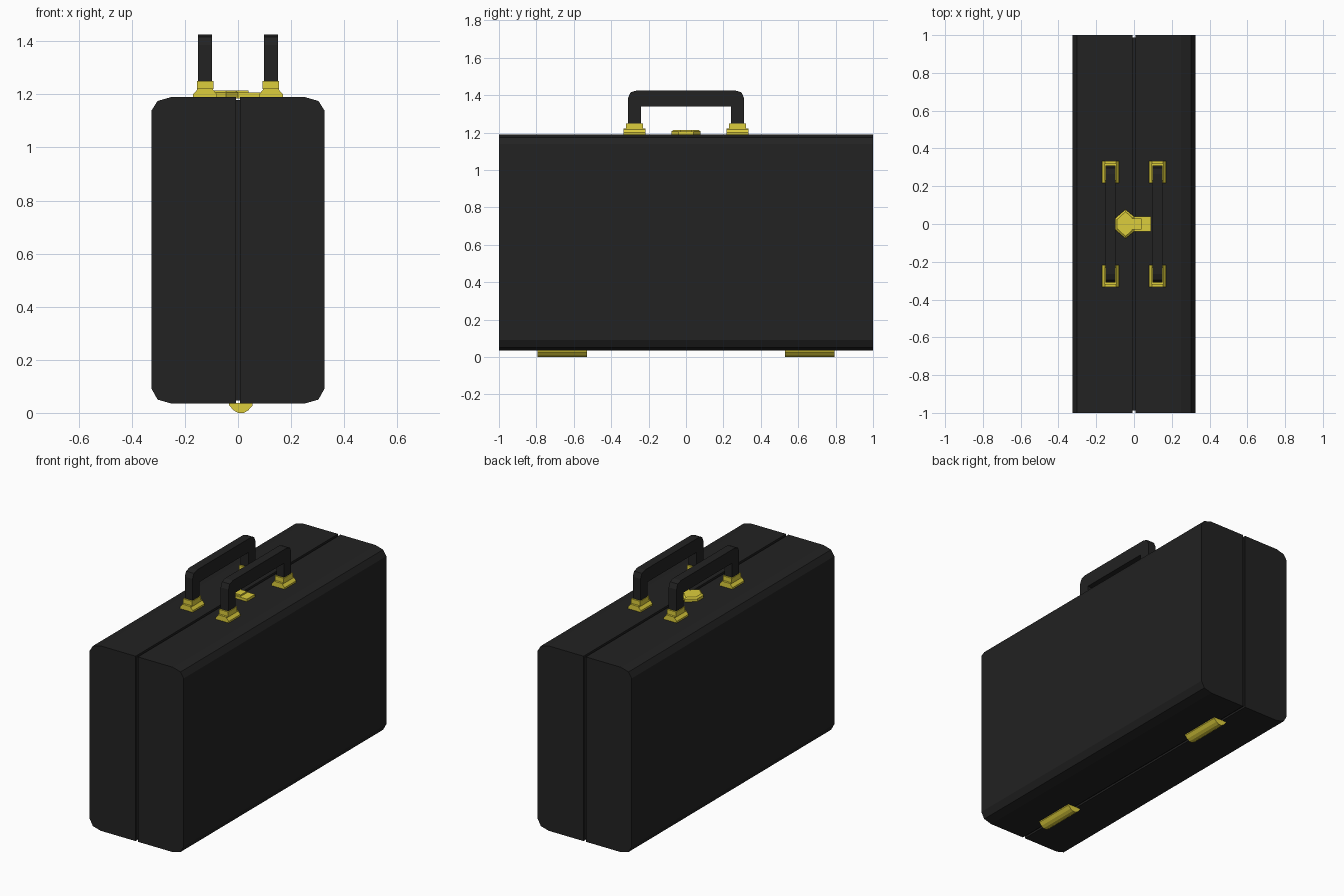
import bpy, bmesh
from mathutils import Vector

if "Cube" in bpy.data.objects:
    bpy.data.objects.remove(bpy.data.objects["Cube"])


def material(name, color):
    m = bpy.data.materials.new(name)
    m.diffuse_color = color
    m.use_nodes = True
    m.node_tree.nodes["Principled BSDF"].inputs["Base Color"].default_value = m.diffuse_color
    return m


BLACK = material("black_leather", (0.016, 0.016, 0.016, 1))
GOLD = material("brass", (0.72, 0.61, 0.045, 1))


def prism(name, profile, axis, lo, hi, mat, inset=None):
    """Extrude a 2D profile along axis; inset = (thickness, rise) raises the end face."""
    place = {"x": lambda a, b, t: (t, a, b),
             "y": lambda a, b, t: (a, t, b),
             "z": lambda a, b, t: (a, b, t)}[axis]
    bm = bmesh.new()
    face = bm.faces.new([bm.verts.new(place(a, b, lo)) for a, b in profile])
    ext = bmesh.ops.extrude_face_region(bm, geom=[face], use_keep_orig=True)["geom"]
    verts = [g for g in ext if isinstance(g, bmesh.types.BMVert)]
    end = [g for g in ext if isinstance(g, bmesh.types.BMFace)]
    bmesh.ops.translate(bm, verts=verts, vec=Vector(place(0, 0, hi - lo)))
    bmesh.ops.recalc_face_normals(bm, faces=bm.faces)
    if inset:
        bmesh.ops.inset_region(bm, faces=end, thickness=inset[0], depth=inset[1])
    me = bpy.data.meshes.new(name)
    bm.to_mesh(me)
    bm.free()
    me.materials.append(mat)
    ob = bpy.data.objects.new(name, me)
    bpy.context.collection.objects.link(ob)
    return ob


def rect(a0, a1, b0, b1):
    return [(a0, b0), (a1, b0), (a1, b1), (a0, b1)]


# Case halves with faceted outer corners, and the recessed seam between them
half = [(0.008, 0.035), (0.25, 0.035), (0.303, 0.05), (0.325, 0.09),
        (0.325, 1.14), (0.303, 1.175), (0.25, 1.19), (0.008, 1.19)]
for side, s in (("left", -1), ("right", 1)):
    prism(f"case_{side}", [(s * x, z) for x, z in half], "y", -1, 1, BLACK)
prism("seam_strip", rect(-0.01, 0.01, 0.047, 1.178), "y", -0.988, 0.988, BLACK)

# Handles: chamfered outside, square inside
arch = [(0.31, 1.22), (0.31, 1.385), (0.297, 1.415), (0.265, 1.425)]
inner = [(0.24, 1.34), (0.24, 1.22)]
handle = ([(-y, z) for y, z in arch] + [(y, z) for y, z in reversed(arch)]
          + [(y, z) for y, z in reversed(inner)] + [(-y, z) for y, z in inner])

# Flared foot of each handle mount
foot = [(-0.045, 1.188), (-0.045, 1.2), (-0.03, 1.217), (-0.03, 1.222),
        (0.03, 1.222), (0.03, 1.217), (0.045, 1.2), (0.045, 1.188)]
for side, s in (("left", -1), ("right", 1)):
    cx = s * 0.124
    prism(f"handle_{side}", handle, "x", cx - 0.027, cx + 0.027, BLACK)
    for end, e in (("front", -1), ("back", 1)):
        cy = e * 0.275
        prism(f"mount_foot_{side}_{end}", [(cx + x, z) for x, z in foot],
              "y", cy - 0.058, cy + 0.058, GOLD)
        prism(f"mount_collar_{side}_{end}",
              rect(cx - 0.031, cx + 0.031, cy - 0.045, cy + 0.045),
              "z", 1.22, 1.25, GOLD)

# Latch: pointed plate and tongue across the seam
plate = [(-0.1, -0.03), (-0.045, -0.077), (0.0, -0.04),
         (0.0, 0.04), (-0.045, 0.077), (-0.1, 0.03)]
prism("latch_plate", plate, "z", 1.185, 1.207, GOLD, inset=(0.012, 0.008))
prism("latch_tongue", rect(-0.02, 0.04, -0.03, 0.03), "z", 1.185, 1.215, GOLD)
prism("latch_catch", rect(-0.005, 0.09, -0.04, 0.04), "z", 1.185, 1.206, GOLD)

# Hinges under the case
hinge = [(-0.033, 0.037), (-0.033, 0.028), (-0.017, 0.01), (0.0, 0.0),
         (0.022, 0.0), (0.039, 0.01), (0.055, 0.028), (0.055, 0.037)]
for end, e in (("front", -1), ("back", 1)):
    prism(f"hinge_{end}", hinge, "y", e * 0.53, e * 0.795, GOLD)
